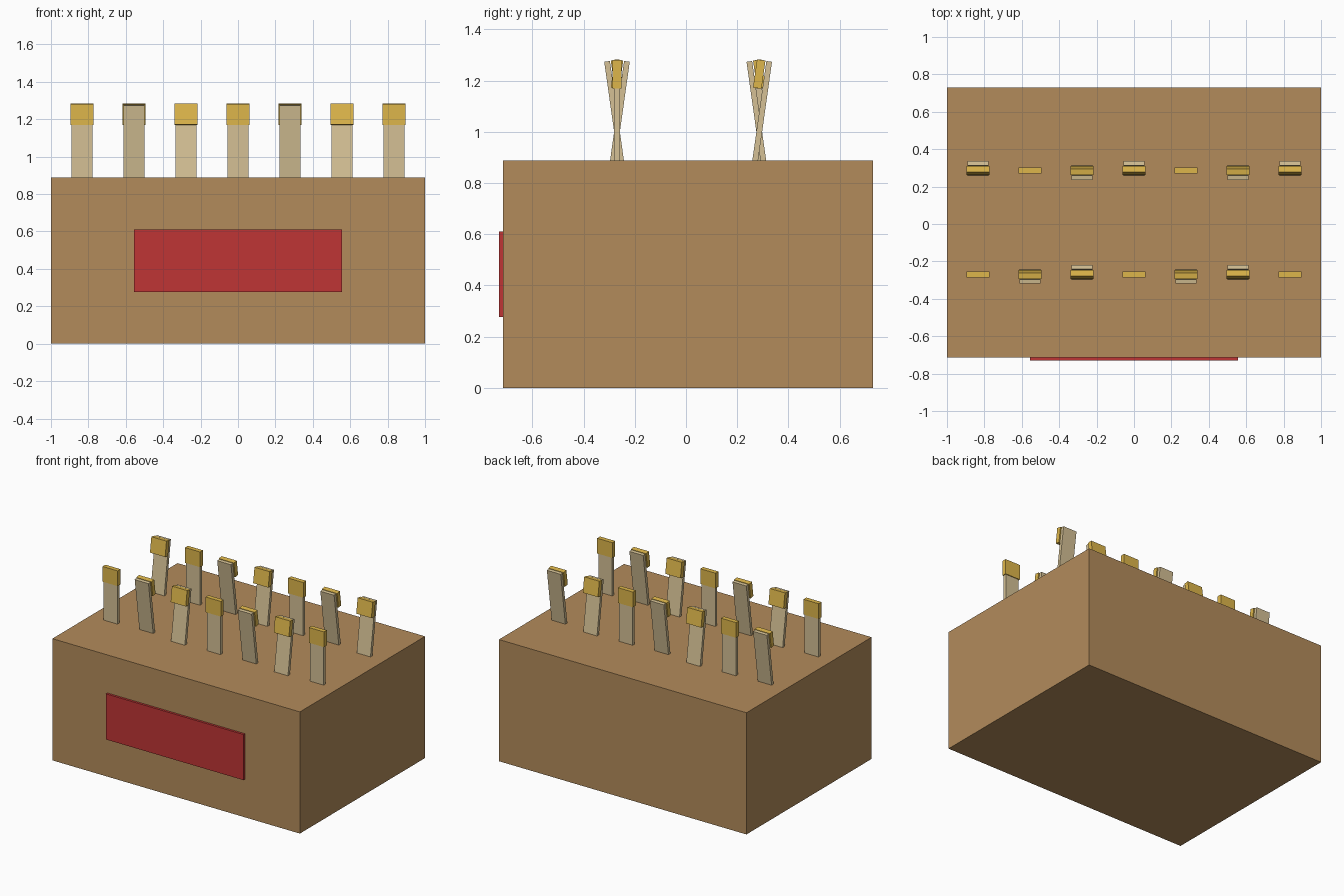
import bpy
import math

if "Cube" in bpy.data.objects:
    bpy.data.objects.remove(bpy.data.objects["Cube"])


def material(name, rgb):
    mat = bpy.data.materials.new(name)
    mat.diffuse_color = (*rgb, 1.0)
    mat.use_nodes = True
    mat.node_tree.nodes["Principled BSDF"].inputs["Base Color"].default_value = mat.diffuse_color
    return mat


def block(name, size, centre, mat, tilt=0.0):
    bpy.ops.mesh.primitive_cube_add(size=1, location=centre)
    obj = bpy.context.object
    obj.name = name
    obj.scale = size
    bpy.ops.object.transform_apply(location=False, rotation=False, scale=True)
    obj.rotation_euler.x = tilt
    obj.data.materials.append(mat)
    return obj


cardboard = material("cardboard", (0.45, 0.26, 0.105))
red = material("red_paper", (0.52, 0.035, 0.035))
wood = material("pale_wood", (0.66, 0.53, 0.30))
gold = material("gold", (0.73, 0.47, 0.07))

STEP = 0.2778     # stick spacing
MID_Y = 0.0083    # the label pushes the box slightly back
TILT = 0.14

# Box body and front label
block("box", (2.0, 1.4444, 0.8889), (0, MID_Y, 0.4444), cardboard)
block("front_label", (1.1111, 0.0222, 0.3333), (0, -0.7194, 0.4444), red)

# Two rows of flat sticks, leaning upright / forward / backward in turn;
# each gold tip turns about its own centre
for row, y in enumerate((MID_Y - STEP, MID_Y + STEP)):
    for i in range(7):
        x = (i - 3) * STEP
        tilt = (0.0, TILT, -TILT)[(i + 2 * row) % 3]
        block(f"stick_{row}_{i}", (0.1111, 0.0222, 0.5556), (x, y, 1.0), wood, tilt)
        block(f"stick_tip_{row}_{i}", (0.1222, 0.0333, 0.1111), (x, y, 1.2256), gold, tilt)
